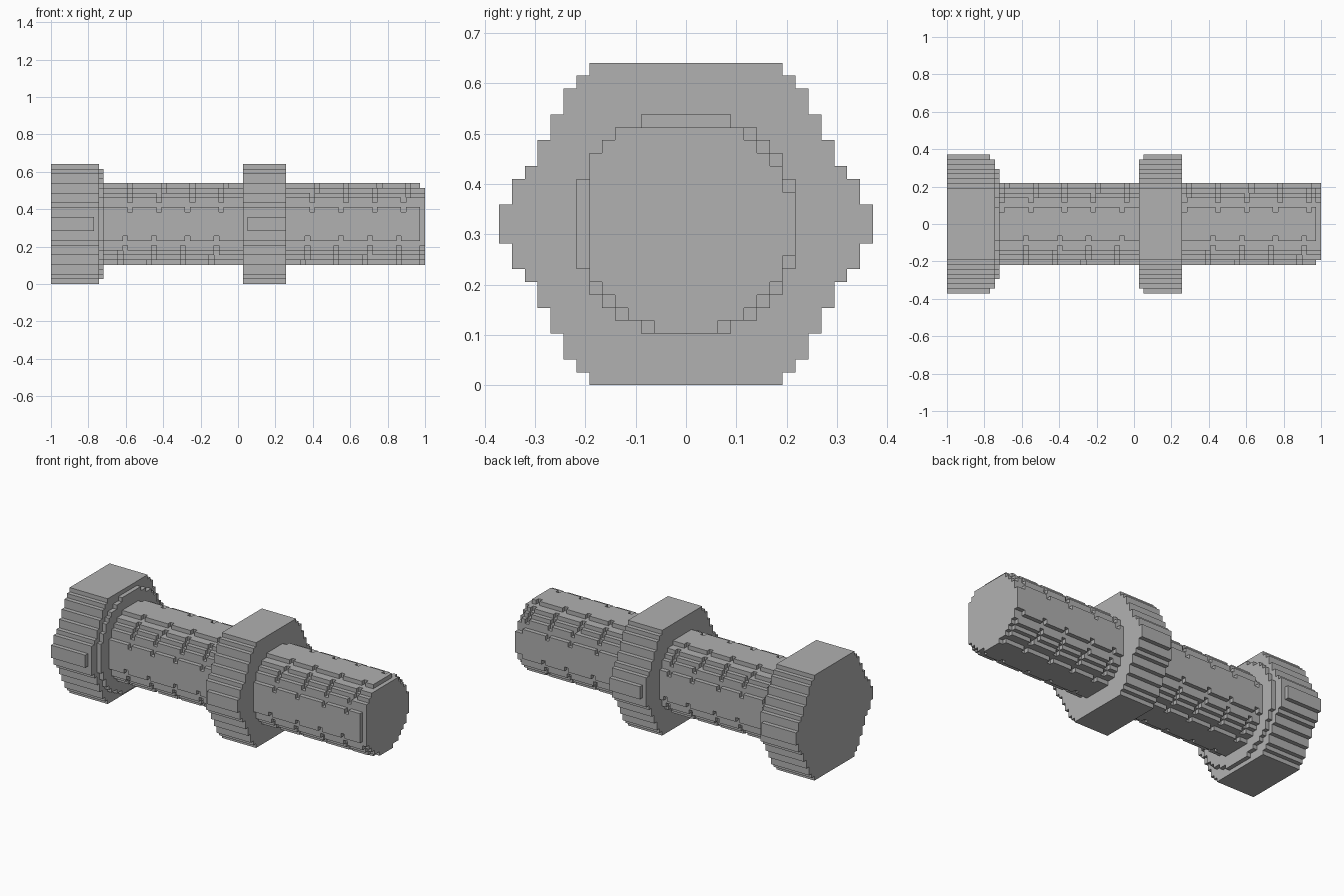
import bpy, bmesh, math
from mathutils import Vector

if "Cube" in bpy.data.objects:
    bpy.data.objects.remove(bpy.data.objects["Cube"])

LENGTH, RADIUS = 78, 12          # blocks along the bolt, blocks from axis to flat
SIZE = 2 / LENGTH

steel = bpy.data.materials.new("steel grey")
steel.use_nodes = True
COLOUR = (0.44, 0.44, 0.44, 1)
steel.diffuse_color = COLOUR
steel.node_tree.nodes["Principled BSDF"].inputs["Base Color"].default_value = COLOUR

# Half widths in blocks for each row, going outward from the axis
HEX_ROWS = [14, 14, 13, 13, 12, 11, 11, 10, 10, 9, 9, 8, 7]
SHAFT_ROWS = [8, 8, 8, 8, 7, 7, 6, 5, 3]


def in_rows(rows, y, z):
    return abs(z) < len(rows) and abs(y) <= rows[abs(z)]


def in_hex(y, z):
    return in_rows(HEX_ROWS, y, z)


def in_chamfer(y, z):
    return in_hex(y, z) and math.hypot(y, z) < 13.95


def in_washer(y, z):
    return math.hypot(y, z) <= 11.5


def in_shaft(i, y, z):
    """Stepped cylinder whose corner blocks are nicked along a helix."""
    if not in_rows(SHAFT_ROWS, y, z):
        return False
    corner = not (in_rows(SHAFT_ROWS, abs(y) + 1, z) or in_rows(SHAFT_ROWS, y, abs(z) + 1))
    if i == LENGTH - 1:          # slightly shrunken tip
        return y > -8 and z < 8 and not (corner and (y > 0 or z < 0))
    pitch = 6.4
    turn = (math.atan2(z, y) - math.radians(67)) % math.tau / math.tau
    return not (corner and (i + 0.5 - 62 + pitch * turn) % pitch < 1)


def build_blocks(name, first, last, inside):
    """Skin all blocks accepted by inside(i, y, z) and merge flat areas."""
    span = range(-15, 16)
    cells = {(i, y, z) for i in range(first, last + 1)
             for y in span for z in span if inside(i, y, z)}
    bm = bmesh.new()
    corners = {}

    def vert(key):
        if key not in corners:
            i, y, z = key
            corners[key] = bm.verts.new(Vector(
                (i - LENGTH / 2, y - 0.5, z + RADIUS)) * SIZE)
        return corners[key]

    for cell in cells:
        for axis in range(3):
            u, v = (axis + 1) % 3, (axis + 2) % 3
            for side in (0, 1):
                near = list(cell)
                near[axis] += 2 * side - 1
                if tuple(near) in cells:
                    continue
                ring = []
                for du, dv in ((0, 0), (1, 0), (1, 1), (0, 1)):
                    p = list(cell)
                    p[axis] += side
                    p[u] += du
                    p[v] += dv
                    ring.append(vert(tuple(p)))
                bm.faces.new(ring if side else ring[::-1])
    bmesh.ops.dissolve_limit(bm, angle_limit=0.01, verts=bm.verts[:], edges=bm.edges[:])
    mesh = bpy.data.meshes.new(name)
    bm.to_mesh(mesh)
    bm.free()
    mesh.materials.append(steel)
    obj = bpy.data.objects.new(name, mesh)
    bpy.context.collection.objects.link(obj)
    return obj


# Hexagonal head: full slab, one chamfered slice, then a round washer face
def head(i, y, z):
    return in_hex(y, z) if i < 9 else in_chamfer(y, z) if i == 9 else in_washer(y, z)


# Hexagonal nut with its chamfer towards the head
def nut(i, y, z):
    return in_chamfer(y, z) if i == 40 else in_hex(y, z)


build_blocks("bolt_head", 0, 10, head)
build_blocks("threaded_shaft", 10, LENGTH - 1, in_shaft)
build_blocks("hex_nut", 40, 48, nut)
